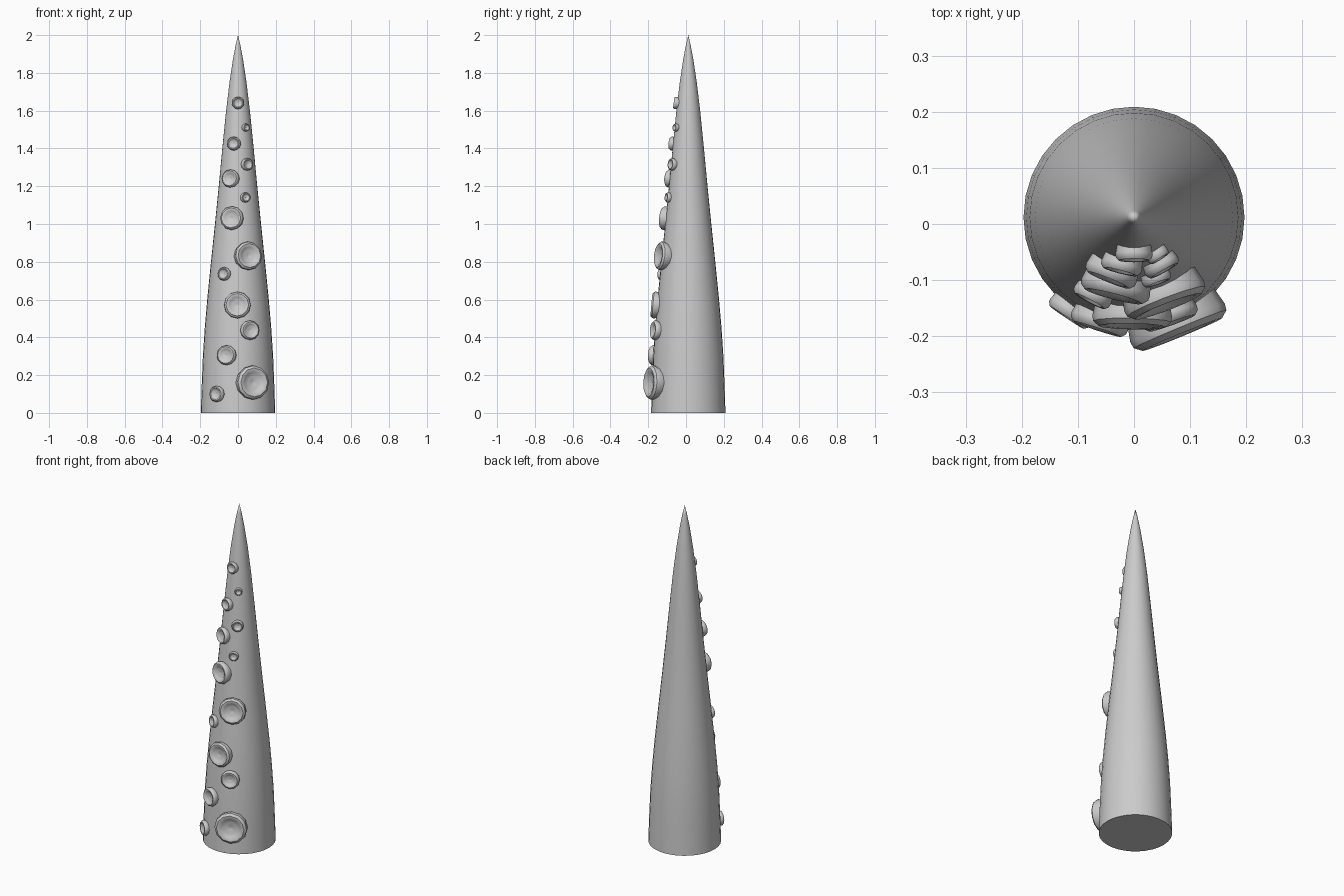
import bpy, bmesh, math
from mathutils import Vector, Matrix

if "Cube" in bpy.data.objects:
    bpy.data.objects.remove(bpy.data.objects["Cube"])

CY = 0.012  # body axis offset, so the whole model is centred in y
PROFILE = [(0, .197), (.15, .192), (.3, .186), (.45, .176), (.6, .163), (.8, .143), (1.0, .122),
           (1.2, .102), (1.4, .083), (1.6, .063), (1.75, .045), (1.87, .027), (1.95, .012), (2.0, 0)]


def body_radius(z):
    for (z0, r0), (z1, r1) in zip(PROFILE, PROFILE[1:]):
        if z <= z1:
            return r0 + (r1 - r0) * (z - z0) / (z1 - z0)
    return 0


def lathe(name, profile, sides, matrix, angle=40, cap_bottom=True):
    """Spin (height, radius) points round local z; radius 0 makes a pole."""
    bm = bmesh.new()
    rings = []
    for h, r in profile:
        if r == 0:
            rings.append([bm.verts.new((0, 0, h))] * sides)
        else:
            rings.append([bm.verts.new((r * math.cos(math.tau * i / sides),
                                        r * math.sin(math.tau * i / sides), h)) for i in range(sides)])
    for a, b in zip(rings, rings[1:]):
        for i in range(sides):
            j = (i + 1) % sides
            quad = list(dict.fromkeys((a[i], a[j], b[j], b[i])))
            bm.faces.new(quad)
    if cap_bottom:
        bm.faces.new(rings[0][::-1])
    bmesh.ops.recalc_face_normals(bm, faces=bm.faces)
    mesh = bpy.data.meshes.new(name)
    bm.to_mesh(mesh)
    bm.free()
    ob = bpy.data.objects.new(name, mesh)
    ob.matrix_world = matrix
    bpy.context.collection.objects.link(ob)
    bpy.ops.object.select_all(action='DESELECT')
    ob.select_set(True)
    bpy.context.view_layer.objects.active = ob
    bpy.ops.object.shade_smooth_by_angle(angle=math.radians(angle))
    return ob


# Tapering tentacle body
lathe("tentacle_body", PROFILE, 32, Matrix.Translation((0, CY, 0)))

# Suckers on the front: x, z, radius
SUCKERS = [(0, 1.64, .033), (.038, 1.51, .021), (-.02, 1.425, .037), (.045, 1.315, .033),
           (-.037, 1.24, .048), (.037, 1.14, .027), (-.03, 1.03, .063), (.05, .83, .076),
           (-.07, .735, .036), (-.003, .57, .071), (.06, .437, .052), (-.058, .305, .053),
           (.073, .16, .091), (-.108, .1, .043)]
for n, (x, z, r) in enumerate(SUCKERS, 1):
    R = body_radius(z)
    y = -math.sqrt(R * R - x * x)
    slope = (body_radius(z - .05) - body_radius(z + .05)) / .1
    normal = Vector((x / R, y / R, slope)).normalized()
    h = .010 + .27 * r  # rim height above the body
    cup = [(-.25 * r - .005, .9 * r), (.35 * h, r), (.7 * h, .98 * r), (h, .84 * r), (h * .97, .70 * r),
           (h * .72, .58 * r), (h * .52, .34 * r), (h * .5, .10 * r), (h * .35, 0)]
    rot = normal.to_track_quat('Z', 'Y').to_matrix().to_4x4()
    lathe(f"sucker_{n}", cup, 12, Matrix.Translation((x, y + CY, z)) @ rot)
